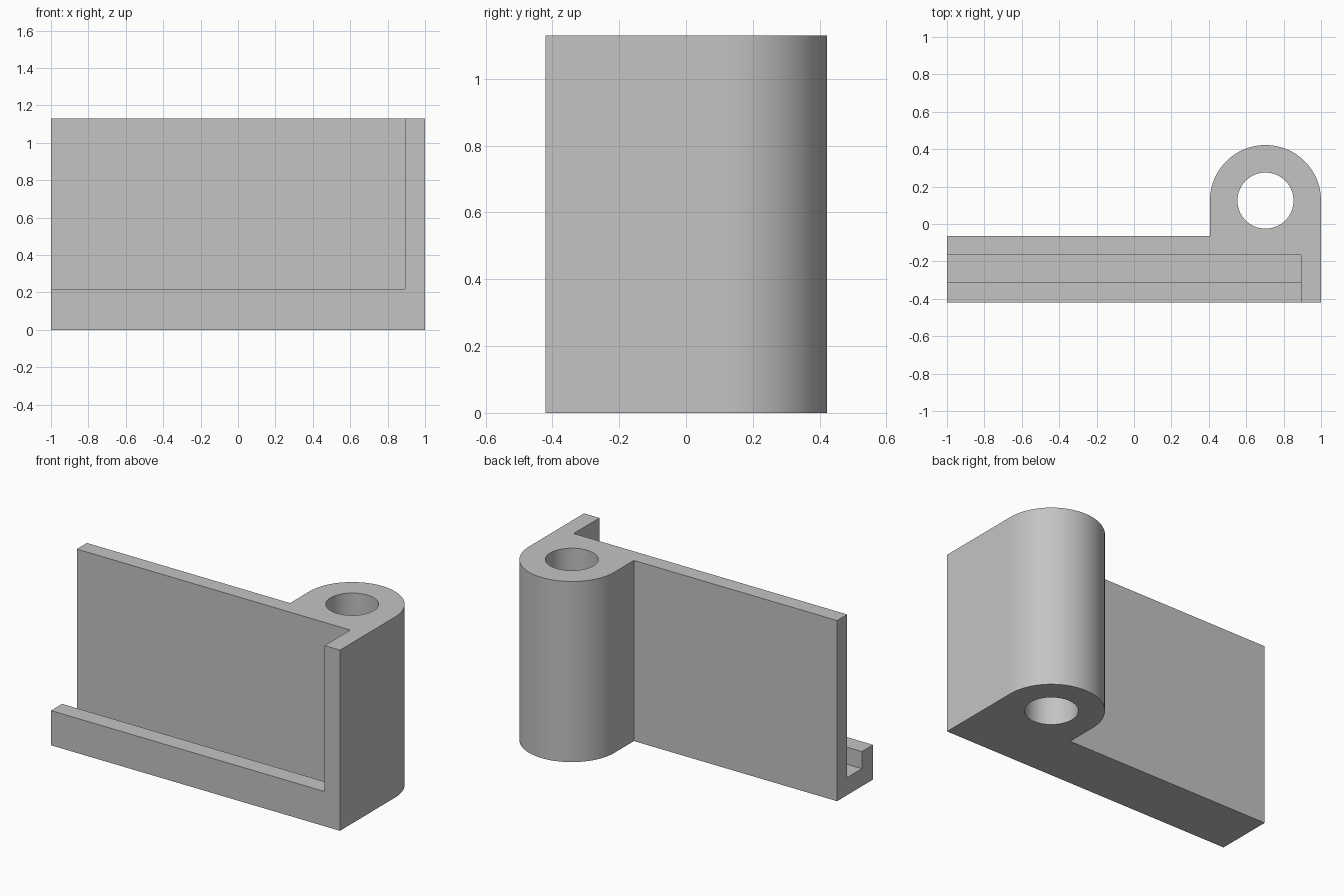
import bpy
import bmesh
from math import cos, sin, pi
from mathutils import Vector

default = bpy.data.objects.get("Cube")
if default:
    bpy.data.objects.remove(default, do_unlink=True)

HEIGHT = 1.13
PIN_X, PIN_Y = 0.703, 0.125
KNUCKLE_R, HOLE_R = 0.297, 0.15
FRONT, BACK = -0.42, -0.065      # front of the lip, back of the wall

grey = bpy.data.materials.new("plain grey")
grey.use_nodes = True
colour = (0.55, 0.55, 0.55, 1)
grey.diffuse_color = colour
grey.node_tree.nodes["Principled BSDF"].inputs["Base Color"].default_value = colour


def prism(name, points, direction):
    """Extrude a closed outline of 3D points along a direction."""
    bm = bmesh.new()
    face = bm.faces.new([bm.verts.new(p) for p in points])
    swept = bmesh.ops.extrude_face_region(bm, geom=[face], use_keep_orig=True)
    moved = [v for v in swept["geom"] if isinstance(v, bmesh.types.BMVert)]
    bmesh.ops.translate(bm, verts=moved, vec=Vector(direction))
    bmesh.ops.recalc_face_normals(bm, faces=bm.faces)
    mesh = bpy.data.meshes.new(name)
    bm.to_mesh(mesh)
    bm.free()
    mesh.materials.append(grey)
    obj = bpy.data.objects.new(name, mesh)
    bpy.context.collection.objects.link(obj)
    return obj


def arc(radius, sweep, steps, z):
    return [(PIN_X + radius * cos(sweep * i / steps),
             PIN_Y + radius * sin(sweep * i / steps), z) for i in range(steps + 1)]


# Bracket: long plate with a rounded hinge knuckle behind its left end
outline = [(-1, FRONT, 0), (1, FRONT, 0)]
outline += arc(KNUCKLE_R, pi, 48, 0)
outline += [(PIN_X - KNUCKLE_R, BACK, 0), (-1, BACK, 0)]
bracket = prism("hinge_bracket", outline, (0, 0, HEIGHT))

# Cutters: the pin hole, and the opening with a groove behind the front lip
hole = prism("pin_hole_cutter", arc(HOLE_R, 2 * pi, 64, -0.1)[:-1], (0, 0, HEIGHT + 0.2))
section = [(-0.6, 0.217), (-0.31, 0.217), (-0.31, 0.11),
           (-0.165, 0.11), (-0.165, 1.3), (-0.6, 1.3)]
opening = prism("opening_cutter", [(-1.1, y, z) for y, z in section], (1.993, 0, 0))

bpy.ops.object.select_all(action="DESELECT")
bracket.select_set(True)
bpy.context.view_layer.objects.active = bracket
for cutter in (hole, opening):
    cutter.hide_render = True
    cut = bracket.modifiers.new(cutter.name, "BOOLEAN")
    cut.operation = "DIFFERENCE"
    cut.solver = "EXACT"
    cut.object = cutter
    bpy.ops.object.modifier_apply(modifier=cut.name)
    bpy.data.objects.remove(cutter, do_unlink=True)

bpy.ops.object.shade_smooth_by_angle(angle=pi / 6)
